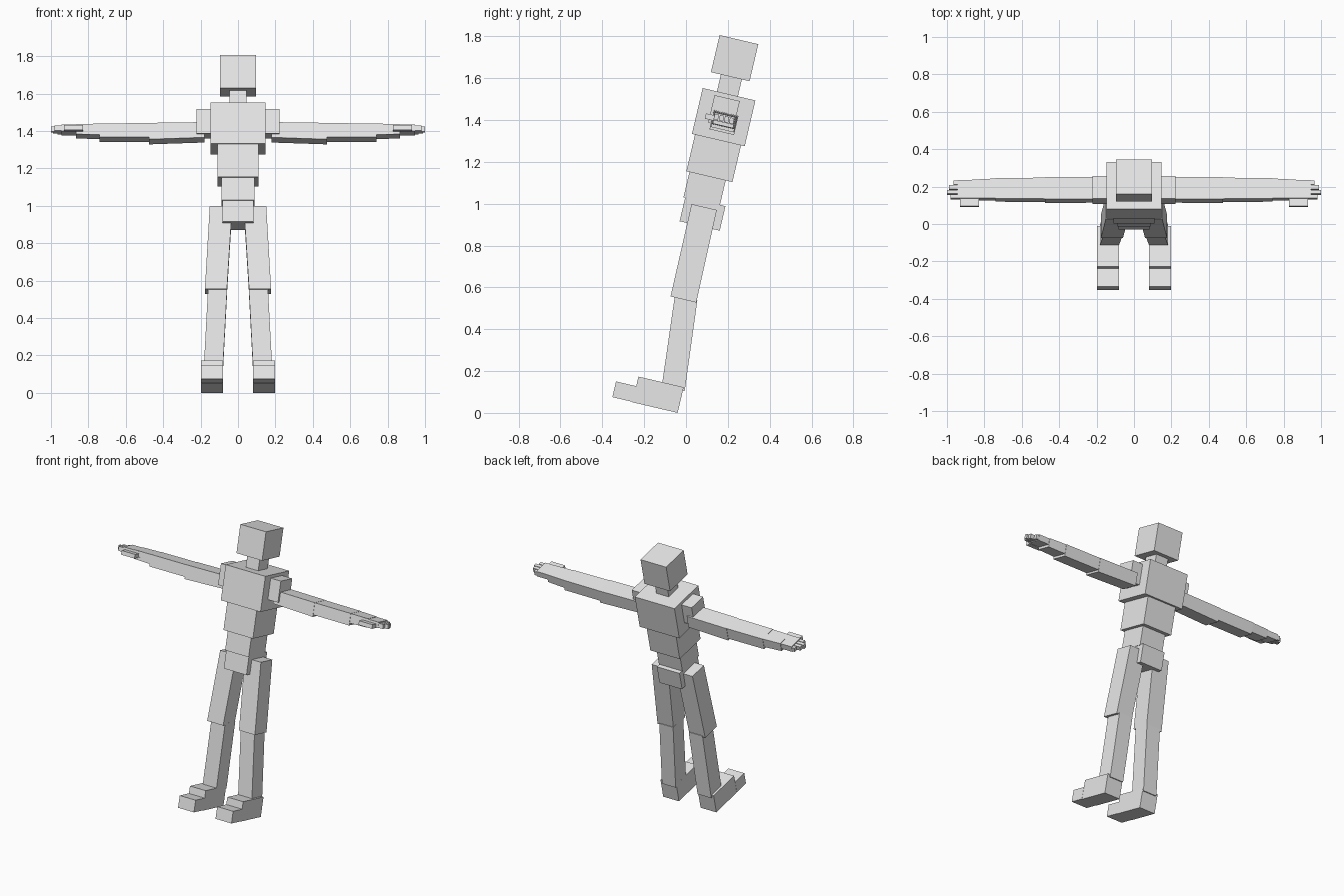
import bpy, bmesh, math
from mathutils import Matrix

if "Cube" in bpy.data.objects:
    bpy.data.objects.remove(bpy.data.objects["Cube"])

LEAN = Matrix.Rotation(math.radians(-13.2), 4, 'X')  # whole figure leans back
grey = bpy.data.materials.new("light grey")
grey.diffuse_color = (0.8, 0.8, 0.8, 1)
grey.use_nodes = True
grey.node_tree.nodes["Principled BSDF"].inputs["Base Color"].default_value = grey.diffuse_color


def loft(name, axis, start, end, side=1):
    """Six-sided block between two rectangles set across an axis.
    Each end is (position, centre a, half a, centre b, half b)."""
    bm = bmesh.new()
    rings = []
    for p, ca, ha, cb, hb in (start, end):
        ring = []
        for sa, sb in ((-1, -1), (1, -1), (1, 1), (-1, 1)):
            co = [ca + sa * ha, cb + sb * hb]
            co.insert(axis, p)
            co[0] *= side
            ring.append(bm.verts.new(co))
        rings.append(ring)
    for ring in rings:
        bm.faces.new(ring)
    for i in range(4):
        j = (i + 1) % 4
        bm.faces.new((rings[0][i], rings[0][j], rings[1][j], rings[1][i]))
    bmesh.ops.recalc_face_normals(bm, faces=bm.faces)
    me = bpy.data.meshes.new(name)
    bm.to_mesh(me)
    bm.free()
    me.materials.append(grey)
    ob = bpy.data.objects.new(name, me)
    ob.matrix_world = LEAN
    bpy.context.collection.objects.link(ob)


def box(name, x, y, z, side=1):
    cy, hy = (y[0] + y[1]) / 2, (y[1] - y[0]) / 2
    cz, hz = (z[0] + z[1]) / 2, (z[1] - z[0]) / 2
    loft(name, 0, (x[0], cy, hy, cz, hz), (x[1], cy, hy, cz, hz), side)


# Head and trunk
for name, half, y, z in (
        ("head", 0.095, (-0.256, -0.066), (1.613, 1.795)),
        ("neck", 0.046, (-0.207, -0.104), (1.525, 1.62)),
        ("chest", 0.147, (-0.277, -0.018), (1.305, 1.53)),
        ("abdomen", 0.109, (-0.262, -0.036), (1.125, 1.31)),
        ("waist", 0.087, (-0.247, -0.069), (1.0, 1.13)),
        ("pelvis", 0.084, (-0.239, -0.042), (0.885, 1.005))):
    box(name, (-half, half), y, z)

for side, tag in ((1, "left"), (-1, "right")):
    # Leg: thigh, shin, stepped foot
    loft(tag + "_thigh", 2, (0.978, 0.091, 0.06, -0.14, 0.062),
         (0.525, 0.118, 0.059, -0.136, 0.063), side)
    loft(tag + "_shin", 2, (0.535, 0.109, 0.051, -0.125, 0.055),
         (0.1, 0.132, 0.051, -0.086, 0.056), side)
    box(tag + "_foot", (0.08, 0.197), (-0.261, -0.039), (-0.009, 0.117), side)
    box(tag + "_toe", (0.08, 0.198), (-0.36, -0.261), (-0.007, 0.07), side)
    # Arm: shoulder, upper arm, forearm, wrist
    box(tag + "_shoulder", (0.14, 0.222), (-0.214, -0.09), (1.375, 1.51), side)
    loft(tag + "_upper_arm", 0, (0.18, -0.141, 0.06, 1.398, 0.042),
         (0.475, -0.14, 0.06, 1.391, 0.045), side)
    loft(tag + "_forearm", 0, (0.47, -0.14, 0.058, 1.397, 0.038),
         (0.74, -0.14, 0.056, 1.396, 0.038), side)
    loft(tag + "_wrist", 0, (0.735, -0.14, 0.054, 1.403, 0.03),
         (0.865, -0.142, 0.05, 1.404, 0.028), side)
    # Hand: palm, four fingers, thumb
    box(tag + "_palm", (0.82, 0.945), (-0.193, -0.095), (1.392, 1.43), side)
    for i, tip in enumerate((0.98, 1.0, 0.99, 0.965)):
        y = -0.192 + i * 0.025
        box(f"{tag}_finger_{i + 1}", (0.93, tip), (y, y + 0.021),
            (1.396, 1.424), side)
    box(tag + "_thumb", (0.83, 0.93), (-0.234, -0.19), (1.39, 1.416), side)
